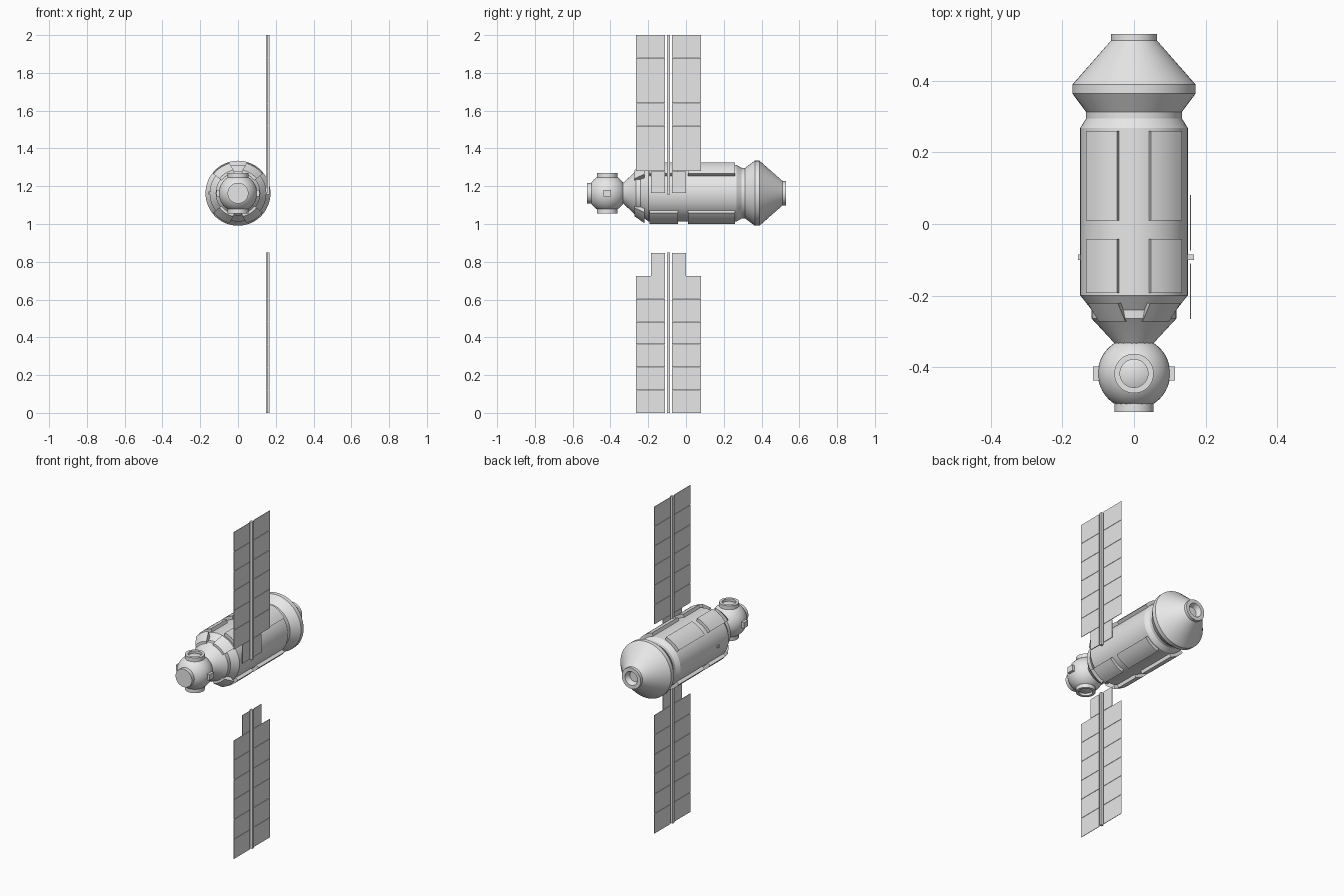
import bpy, bmesh, math
from mathutils import Matrix, Vector

if "Cube" in bpy.data.objects:
    bpy.data.objects.remove(bpy.data.objects["Cube"])

ZC = 1.163          # height of the hull axis
BALL_Y = -0.417     # centre of the docking ball
BOOM_Y = -0.0925    # centre line of the solar arrays
ARRAY_X = 0.158

grey = bpy.data.materials.new("light_grey")
grey.diffuse_color = (0.8, 0.8, 0.8, 1)
grey.use_nodes = True
grey.node_tree.nodes["Principled BSDF"].inputs["Base Color"].default_value = grey.diffuse_color


def finish(name, bm, smooth=True):
    bmesh.ops.recalc_face_normals(bm, faces=bm.faces)
    me = bpy.data.meshes.new(name)
    bm.to_mesh(me)
    bm.free()
    ob = bpy.data.objects.new(name, me)
    bpy.context.collection.objects.link(ob)
    me.materials.append(grey)
    if smooth:
        bpy.ops.object.select_all(action='DESELECT')
        ob.select_set(True)
        bpy.context.view_layer.objects.active = ob
        bpy.ops.object.shade_smooth_by_angle(angle=math.radians(25))
    return ob


def lathe(name, profile, matrix, segs=48):
    """Spin (height, radius) points round the local z axis."""
    bm = bmesh.new()
    vs = [bm.verts.new((r, 0, h)) for h, r in profile]
    es = [bm.edges.new(p) for p in zip(vs, vs[1:])]
    bmesh.ops.spin(bm, geom=vs + es, cent=(0, 0, 0), axis=(0, 0, 1),
                   angle=math.tau, steps=segs, use_merge=True)
    bmesh.ops.remove_doubles(bm, verts=bm.verts, dist=1e-5)
    bm.transform(matrix)
    return finish(name, bm)


def add_box(bm, lo, hi):
    lo, hi = Vector(lo), Vector(hi)
    m = Matrix.Translation((lo + hi) / 2) @ Matrix.Diagonal((*(hi - lo), 1))
    bmesh.ops.create_cube(bm, size=1, matrix=m)


def curved_plate(name, stations, sx, sz, steps=5):
    """Raised plate on the hull: stations of (y, inner r, outer r, start, end angle)."""
    bm = bmesh.new()
    rows = []
    for y, ri, ro, a0, a1 in stations:
        angles = [math.radians(a0 + (a1 - a0) * i / steps) for i in range(steps + 1)]
        ring = [(ro, a) for a in angles] + [(ri, a) for a in reversed(angles)]
        rows.append([bm.verts.new((sx * r * math.sin(a), y, ZC + sz * r * math.cos(a)))
                     for r, a in ring])
    n = len(rows[0])
    for a, b in zip(rows, rows[1:]):
        for i in range(n):
            bm.faces.new((a[i], a[(i + 1) % n], b[(i + 1) % n], b[i]))
    for row in (rows[0], rows[-1]):
        for i in range(steps):
            bm.faces.new((row[i], row[i + 1], row[n - 2 - i], row[n - 1 - i]))
    return finish(name, bm)


along_y = Matrix.Translation((0, 0, ZC)) @ Matrix.Rotation(-math.pi / 2, 4, 'X')

# Main hull with stepped nose, waist, flared ring, tail cone and recessed rear port
lathe("hull", [(-0.34, 0), (-0.34, 0.05), (-0.33, 0.057), (-0.264, 0.118), (-0.24, 0.118),
               (-0.199, 0.15), (0.268, 0.15), (0.294, 0.134), (0.313, 0.134),
               (0.364, 0.172), (0.389, 0.172), (0.512, 0.064), (0.53, 0.064),
               (0.53, 0.042), (0.50, 0.03), (0.50, 0)], along_y)

# Raised plates on the four diagonals
for sx, side in ((1, "right"), (-1, "left")):
    for sz, level in ((1, "upper"), (-1, "lower")):
        tag = f"_{level}_{side}"
        curved_plate("long_plate" + tag, [(0.01, 0.145, 0.17, 16, 52),
                                          (0.26, 0.145, 0.17, 16, 52)], sx, sz)
        curved_plate("short_plate" + tag, [(-0.193, 0.145, 0.17, 16, 52),
                                           (-0.042, 0.145, 0.17, 16, 52)], sx, sz)
        curved_plate("nose_plate" + tag, [(-0.272, 0.10, 0.125, 11, 52),
                                          (-0.22, 0.12, 0.165, 16, 52)], sx, sz)

# Docking ball
bm = bmesh.new()
bmesh.ops.create_uvsphere(bm, u_segments=48, v_segments=24, radius=0.101,
                          matrix=Matrix.Translation((0, BALL_Y, ZC)))
finish("docking_ball", bm)

# Front port, solid disc
lathe("front_port", [(-0.525, 0), (-0.525, 0.055), (-0.48, 0.055), (-0.48, 0)], along_y)

# Open ring ports above and below the ball
ring = [(0.08, 0.039), (0.08, 0.055), (0.108, 0.055), (0.108, 0.039), (0.08, 0.039)]
for flip, name in ((0, "top_port"), (math.pi, "bottom_port")):
    lathe(name, ring, Matrix.Translation((0, BALL_Y, ZC)) @ Matrix.Rotation(flip, 4, 'X'))

# Square side fittings through the ball
bm = bmesh.new()
add_box(bm, (-0.114, BALL_Y - 0.02, ZC - 0.018), (0.114, BALL_Y + 0.02, ZC + 0.018))
finish("side_fittings", bm, False)

# Axle through the hull that carries the arrays
bm = bmesh.new()
add_box(bm, (-0.156, BOOM_Y - 0.008, ZC - 0.008), (0.166, BOOM_Y + 0.008, ZC + 0.008))
finish("array_axle", bm, False)


def solar_array(name, root, knee, tip):
    """Boom with two columns of thin cells, one narrow row and six wide rows."""
    bm = bmesh.new()
    add_box(bm, (ARRAY_X - 0.009, BOOM_Y - 0.008, min(root, tip)),
            (ARRAY_X + 0.009, BOOM_Y + 0.008, max(root, tip)))
    finish(name + "_boom", bm, False)
    bm = bmesh.new()
    step = (tip - knee) / 6
    rows = [(root, knee, 0.093)]
    rows += [(knee + step * i, knee + step * (i + 1), 0.173) for i in range(6)]
    for a, b, width in rows:
        lo, hi = min(a, b), max(a, b)
        gap_lo = 0.001 if lo > 0.01 else 0
        gap_hi = 0.001 if hi < 1.99 else 0
        for s in (-1, 1):
            y0, y1 = sorted((BOOM_Y + s * 0.018, BOOM_Y + s * width))
            add_box(bm, (ARRAY_X - 0.0015, y0, lo + gap_lo),
                    (ARRAY_X + 0.0015, y1, hi - gap_hi))
    finish(name + "_cells", bm, False)


solar_array("upper_array", 1.163, 1.28, 2.0)
solar_array("lower_array", 0.848, 0.725, 0.0)
